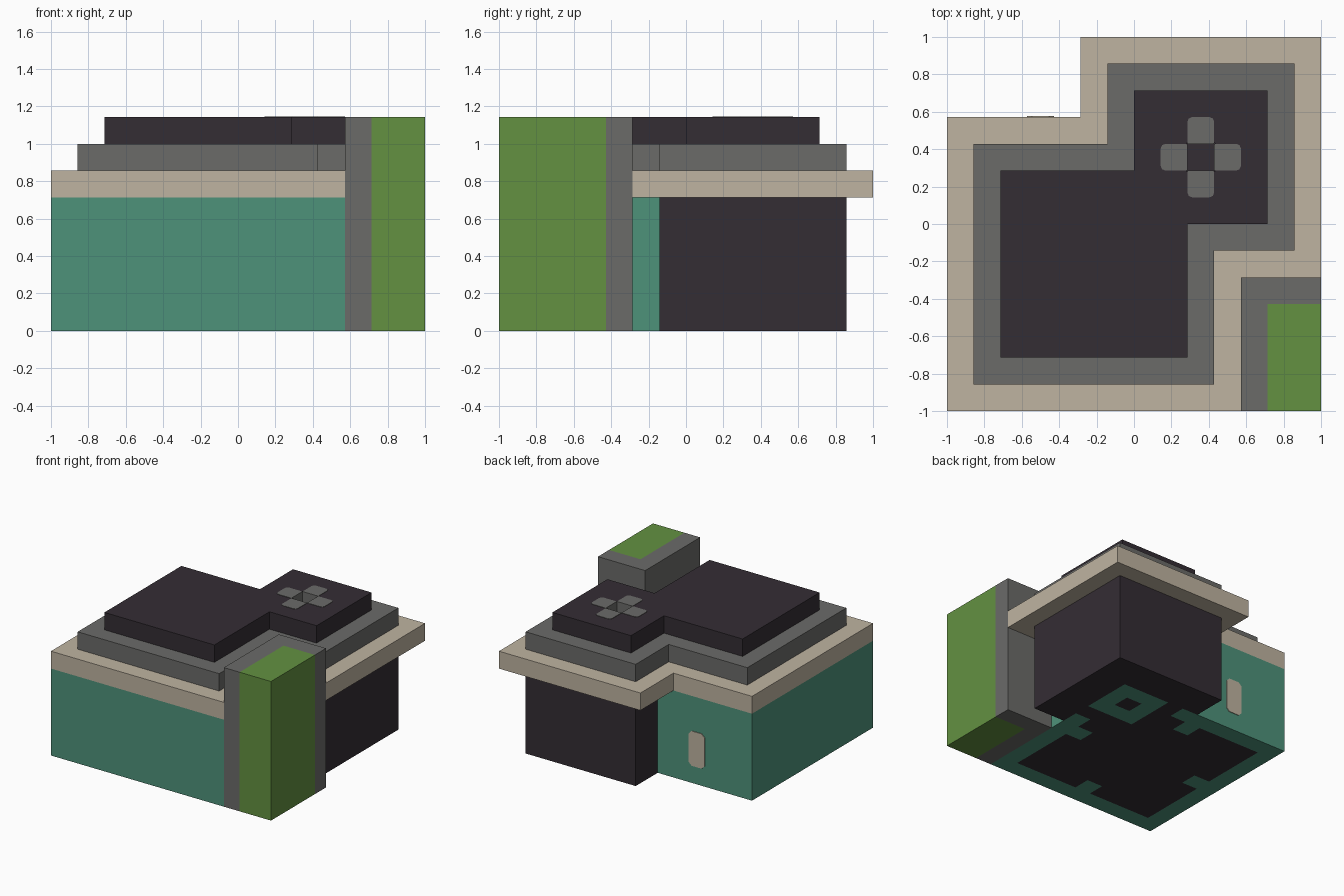
import bpy, bmesh, math

cube = bpy.data.objects.get("Cube")
if cube:
    bpy.data.objects.remove(cube, do_unlink=True)

U = 1 / 7  # one building block


def material(name, rgb):
    m = bpy.data.materials.new(name)
    m.use_nodes = True
    m.diffuse_color = (*rgb, 1)
    bsdf = next(n for n in m.node_tree.nodes if n.type == 'BSDF_PRINCIPLED')
    bsdf.inputs["Base Color"].default_value = (*rgb, 1)
    return m


teal = material("teal", (0.076, 0.287, 0.195))
leaf = material("leaf_green", (0.125, 0.283, 0.053))
grey = material("stone_grey", (0.147, 0.147, 0.141))
tan = material("tan", (0.521, 0.456, 0.356))
dark = material("dark_plum", (0.034, 0.026, 0.034))


def finish(name, bm, *mats):
    me = bpy.data.meshes.new(name)
    bm.to_mesh(me)
    bm.free()
    for m in mats:
        me.materials.append(m)
    ob = bpy.data.objects.new(name, me)
    bpy.context.scene.collection.objects.link(ob)
    return ob


def extrude_outline(outline, z0, z1):
    bm = bmesh.new()
    base = bm.faces.new([bm.verts.new((x * U, y * U, z0 * U)) for x, y in outline])
    ext = bmesh.ops.extrude_face_region(bm, geom=[base], use_keep_orig=True)
    top = [g for g in ext["geom"] if isinstance(g, bmesh.types.BMVert)]
    bmesh.ops.translate(bm, verts=top, vec=(0, 0, (z1 - z0) * U))
    bmesh.ops.recalc_face_normals(bm, faces=bm.faces)
    return bm


def prism(name, outline, z0, z1, mat):
    return finish(name, extrude_outline(outline, z0, z1), mat)


def rect(x0, y0, x1, y1):
    return [(x0, y0), (x1, y0), (x1, y1), (x0, y1)]


def twin_square(lo, hi, lo2, hi2):
    """Outline of two squares overlapping along the diagonal."""
    return [(lo, lo), (hi, lo), (hi, lo2), (hi2, lo2),
            (hi2, hi2), (lo2, hi2), (lo2, hi), (lo, hi)]


# House block: plain walls, with a block pattern on the underside
TABS = {(5, 1), (1, 5), (9, 5), (5, 9)}


def is_teal(i, j):
    rim = min(i, j) == 0 or (max(i, j) == 10 and min(i, j) < 7)
    hearth = min(i, j) >= 8 and (i, j) != (9, 9)
    return rim or hearth or (i, j) in TABS


bm = extrude_outline(rect(-7, -7, 4, 4), 0, 5)
bottom = [f for f in bm.faces if f.normal.z < -0.5]
bmesh.ops.delete(bm, geom=bottom, context='FACES_ONLY')
grid = [[bm.verts.new(((i - 7) * U, (j - 7) * U, 0)) for j in range(12)] for i in range(12)]
for i in range(11):
    for j in range(11):
        f = bm.faces.new((grid[i][j], grid[i][j + 1], grid[i + 1][j + 1], grid[i + 1][j]))
        f.material_index = 0 if is_teal(i, j) else 1
finish("house_walls", bm, teal, dark)

# Rear wing wrapped around the house corner
prism("rear_wing", [(4, -1), (6, -1), (6, 6), (-1, 6), (-1, 4), (4, 4)], 0, 5, dark)

# Window on the rear wall, with clipped corners
c = 0.18
window = prism("rear_window",
               [(-4 + c, 1), (-3 - c, 1), (-3, 1 + c), (-3, 3 - c),
                (-3 - c, 3), (-4 + c, 3), (-4, 3 - c), (-4, 1 + c)],
               -4.04, -4 + 0.01, tan)
window.rotation_euler.x = math.pi / 2

# Stepped roof
roof = [prism("roof_eave", twin_square(-7, 4, -2, 7), 5, 6, tan),
        prism("roof_middle", twin_square(-6, 3, -1, 6), 6, 7, grey),
        prism("roof_top", twin_square(-5, 2, 0, 5), 7, 8, dark)]

# Chimney shaft through the roof
g = 0.03
cutter = prism("shaft_cutter", rect(2 - g, 2 - g, 3 + g, 3 + g), 4.5, 8.5, dark)
cutter.hide_render = True
cutter.hide_set(True)
cutter.display_type = 'WIRE'
for layer in roof:
    mod = layer.modifiers.new("shaft", 'BOOLEAN')
    mod.operation = 'DIFFERENCE'
    mod.solver = 'EXACT'
    mod.object = cutter
prism("shaft_floor", rect(2 - g, 2 - g, 3 + g, 3 + g), 4.9, 5.04, dark)

# Four chimney arms in a cross with softened ends
half = [(1.5, 0.33), (1.45, 0.45), (1.33, 0.5), (0.5, 0.5)]
arm = [(x, -y) for x, y in reversed(half)] + half
for k in range(4):
    co, si = round(math.cos(k * math.pi / 2)), round(math.sin(k * math.pi / 2))
    pts = [(2.5 + co * x - si * y, 2.5 + si * x + co * y) for x, y in arm]
    prism(f"chimney_arm_{k + 1}", pts, 5.05, 8.02, grey)

# Corner pillar: grey backing with a green front corner
prism("pillar_backing", [(4, -7), (5, -7), (5, -3), (7, -3), (7, -2), (4, -2)], 0, 8, grey)
prism("pillar_hedge", rect(5, -7, 7, -3), 0, 8, leaf)
